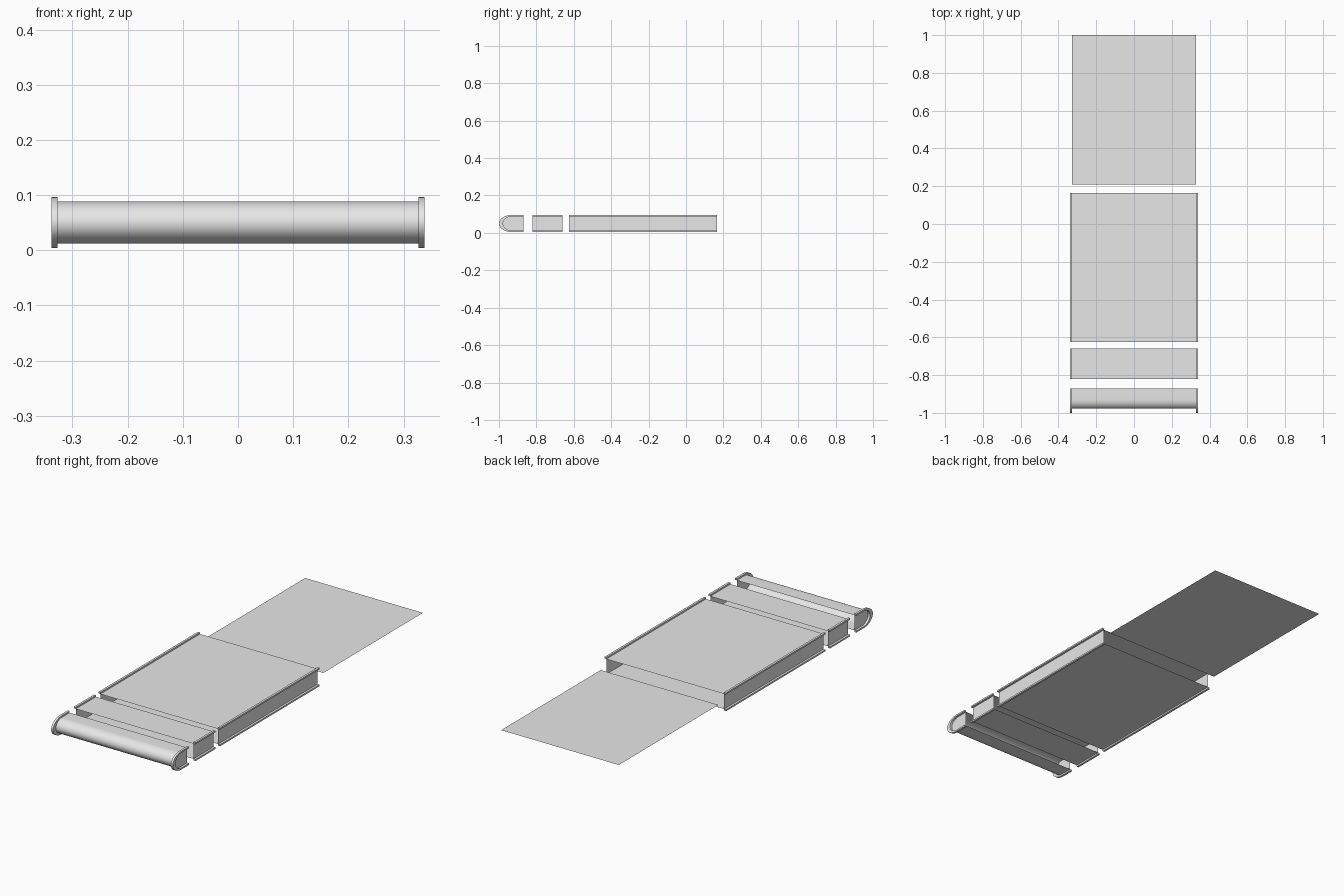
import bpy
import bmesh
from math import sin, cos, pi, radians

cube = bpy.data.objects.get("Cube")
if cube:
    bpy.data.objects.remove(cube)

grey = bpy.data.materials.new("light_grey")
grey.use_nodes = True
grey.diffuse_color = (0.8, 0.8, 0.8, 1)
grey.node_tree.nodes["Principled BSDF"].inputs["Base Color"].default_value = (0.8, 0.8, 0.8, 1)

BELT_X, RAIL_X = 0.327, 0.338      # belt half width, rail outer face
MID_Z = 0.05
BELT_H, RAIL_H = 0.038, 0.046      # half heights of belt and rails
NOSE_Y, NOSE_END = -0.93, -0.87    # where the nose curve starts, and its open end
STEPS = 24


def finish(name, bm):
    mesh = bpy.data.meshes.new(name)
    bm.normal_update()
    for f in bm.faces:
        f.smooth = True
    bm.to_mesh(mesh)
    bm.free()
    mesh.set_sharp_from_angle(angle=radians(30))
    mesh.materials.append(grey)
    obj = bpy.data.objects.new(name, mesh)
    bpy.context.collection.objects.link(obj)
    return obj


def sweep(name, profile, x0, x1, closed):
    """Sweep a (y, z) profile along x; a closed profile becomes a solid."""
    bm = bmesh.new()
    rows = [[bm.verts.new((x, y, z)) for y, z in profile] for x in (x0, x1)]
    n = len(profile)
    for i in range(n if closed else n - 1):
        j = (i + 1) % n
        bm.faces.new((rows[0][i], rows[0][j], rows[1][j], rows[1][i]))
    if closed:
        bm.faces.new(rows[0])
        bm.faces.new(rows[1])
        bmesh.ops.recalc_face_normals(bm, faces=bm.faces)
    return finish(name, bm)


def panel(name, profile, x):
    """Flat upright side plate."""
    bm = bmesh.new()
    face = bm.faces.new([bm.verts.new((x, y, z)) for y, z in profile])
    face.normal_update()
    if face.normal.x * x < 0:
        face.normal_flip()
    return finish(name, bm)


def u_shape(depth, half):
    """Rounded nose outline, from the top rear around to the bottom rear."""
    arc = [(NOSE_Y - depth * sin(pi * i / STEPS), MID_Z + half * cos(pi * i / STEPS))
           for i in range(STEPS + 1)]
    return [(NOSE_END, MID_Z + half)] + arc + [(NOSE_END, MID_Z - half)]


def bar(y0, y1, z0, z1):
    return [(y0, z0), (y1, z0), (y1, z1), (y0, z1)]


SIDES = (("left", 1), ("right", -1))

# Straight conveyor sections: belt runs, side webs and four edge rails
for name, y0, y1 in (("short_section", -0.82, -0.66), ("long_section", -0.625, 0.165)):
    low, high = MID_Z - BELT_H, MID_Z + BELT_H
    sweep(name + "_upper_belt", [(y1, high), (y0, high)], -BELT_X, BELT_X, False)
    sweep(name + "_lower_belt", [(y0, low), (y1, low)], -BELT_X, BELT_X, False)
    for side, s in SIDES:
        panel(f"{name}_{side}_web", bar(y0, y1, low, high), s * BELT_X)
        sweep(f"{name}_{side}_upper_rail", bar(y0, y1, high, MID_Z + RAIL_H),
              s * BELT_X, s * RAIL_X, True)
        sweep(f"{name}_{side}_lower_rail", bar(y0, y1, MID_Z - RAIL_H, low),
              s * BELT_X, s * RAIL_X, True)

# Rounded end section: wrapped belt, side webs and U-shaped rails
inner = u_shape(0.048, BELT_H)
outer = u_shape(0.07, RAIL_H)
sweep("nose_belt", inner, -BELT_X, BELT_X, False)
for side, s in SIDES:
    panel(f"nose_{side}_web", inner, s * BELT_X)
    sweep(f"nose_{side}_rail", outer + inner[::-1], s * BELT_X, s * RAIL_X, True)

# Loose flat belt sheet behind the sections
sweep("belt_sheet", [(1.0, MID_Z), (0.21, MID_Z)], -BELT_X, BELT_X, False)
